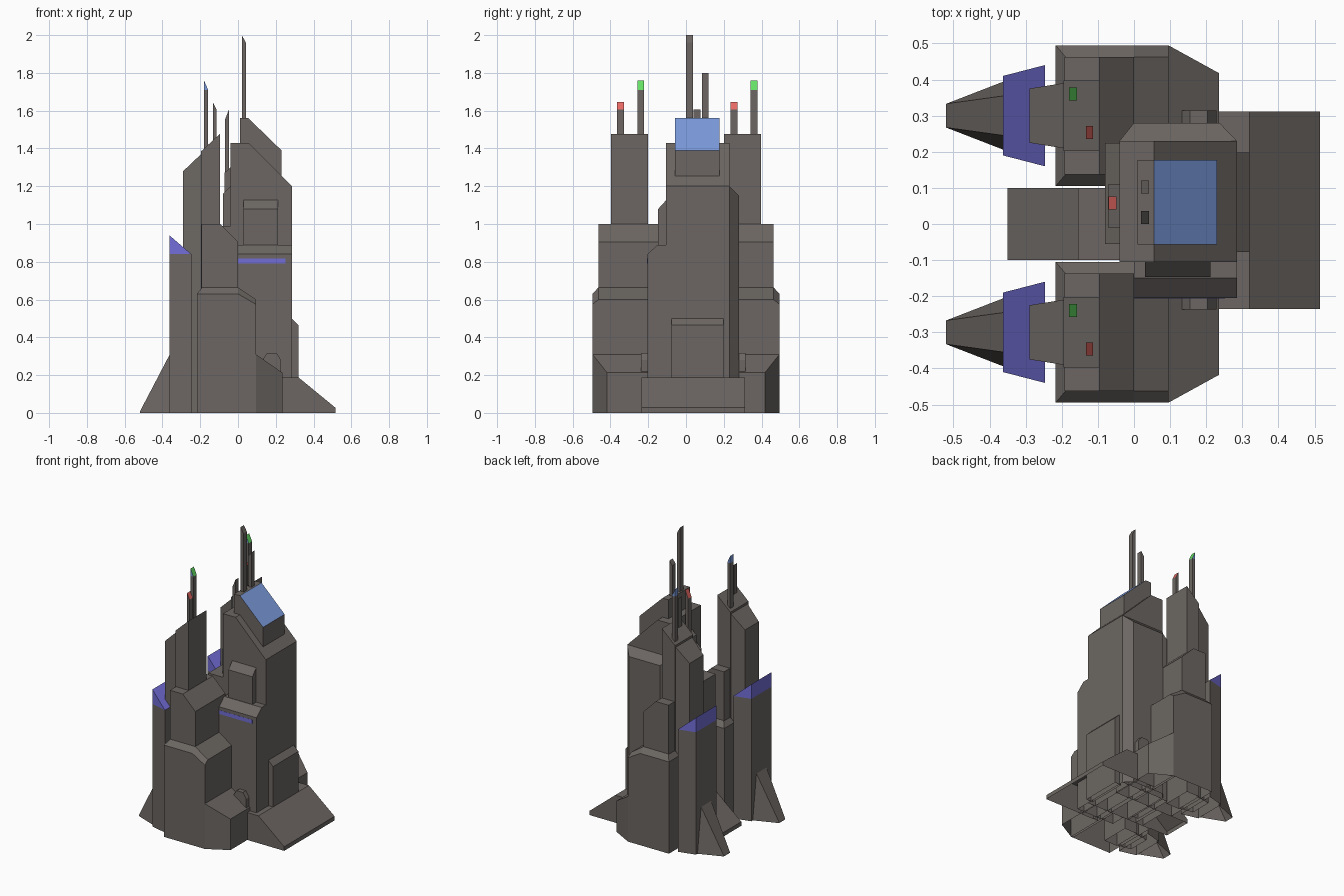
import bpy, bmesh

if "Cube" in bpy.data.objects:
    bpy.data.objects.remove(bpy.data.objects["Cube"])


def material(name, rgb):
    m = bpy.data.materials.new(name)
    m.diffuse_color = (*rgb, 1)
    m.use_nodes = True
    m.node_tree.nodes["Principled BSDF"].inputs["Base Color"].default_value = m.diffuse_color
    return m


GREY = material("warm grey", (0.150, 0.134, 0.123))
PURPLE = material("violet", (0.17, 0.155, 0.68))
BLUE = material("sky blue", (0.20, 0.33, 0.72))
GREEN = material("signal green", (0.13, 0.75, 0.13))
RED = material("signal red", (0.79, 0.14, 0.125))


def loft(name, rings, mat=GREY, slope_mat=None):
    """Stack of equal rings, capped with quad strips, open underneath; slopes can take a second colour."""
    bm = bmesh.new()
    vs = [[bm.verts.new(p) for p in r] for r in rings]
    n = len(rings[0])
    for a, b in zip(vs, vs[1:]):
        for i in range(n):
            j = (i + 1) % n
            bm.faces.new((a[i], a[j], b[j], b[i]))
    for cap in (vs[0], vs[-1]):
        for i in range(n // 2 - 1):
            bm.faces.new((cap[i], cap[i + 1], cap[n - 2 - i], cap[n - 1 - i]))
    bmesh.ops.dissolve_degenerate(bm, dist=1e-5, edges=bm.edges[:])
    bmesh.ops.recalc_face_normals(bm, faces=bm.faces[:])
    bm.normal_update()
    under = [f for f in bm.faces if f.normal.z < -0.95]
    bmesh.ops.delete(bm, geom=under, context='FACES')
    me = bpy.data.meshes.new(name)
    me.materials.append(mat)
    if slope_mat:
        me.materials.append(slope_mat)
        for f in bm.faces:
            f.material_index = int(0.1 < f.normal.z < 0.95)
    bm.to_mesh(me)
    bm.free()
    ob = bpy.data.objects.new(name, me)
    bpy.context.collection.objects.link(ob)
    return ob


def column(name, foot, top, z0=0.0, **kw):
    """Vertical prism on a footprint with a flat or sloped top."""
    h = top if callable(top) else (lambda x, y: top)
    return loft(name, [[(x, y, z0) for x, y in foot],
                       [(x, y, h(x, y)) for x, y in foot]], **kw)


def rect(x0, x1, y0, y1):
    return [(x0, y0), (x1, y0), (x1, y1), (x0, y1)]


def ramp(xa, za, xb, zb):
    return lambda x, y: za + (zb - za) * (x - xa) / (xb - xa)


def profile(name, pts, y0, y1, **kw):
    """Side outline in x-z pushed along y."""
    return loft(name, [[(x, y, z) for x, z in pts] for y in (y0, y1)], **kw)


def antenna(name, x0, x1, y, z0, za, zb, tip=None, tip_side=GREY):
    """Thin mast with a slanted, optionally coloured, tip."""
    low = min(za, zb)
    foot = rect(x0, x1, y - 0.018, y + 0.018)
    column(name, foot, low, z0)
    column(name + "_tip", foot, ramp(x0, za, x1, zb), low,
           mat=tip_side, slope_mat=tip or GREY)


# ---- Central tower ----
profile("main_tower", [(-0.04, 0), (0.285, 0), (0.285, 1.20),
                       (0.055, 1.43), (-0.04, 1.43), (-0.04, 0.7)], -0.105, 0.23)
column("tower_side_ledge", [(-0.04, 0.23), (0.285, 0.23), (0.237, 0.28), (0.0, 0.28)],
       lambda x, y: 1.20 - (y - 0.23))
loft("tower_front_ledge", [[(x, -0.10, 0), (x, -0.205, 0), (x, -0.205, 0.84),
                            (x, -0.15, 0.89), (x, -0.10, 0.89), (x, -0.10, 0.4)]
                           for x in (0.0, 0.285)])
column("ledge_stripe", rect(0.0, 0.252, -0.206, -0.2), 0.817, 0.791, mat=PURPLE)
column("front_panel", rect(0.03, 0.212, -0.147, -0.10),
       lambda x, y: 1.08 + (y + 0.147) * 1.1, 0.88)
# cap with sloped skylight
profile("tower_cap", [(0.01, 1.22), (0.23, 1.22), (0.23, 1.39),
                      (0.055, 1.56), (0.01, 1.56), (0.01, 1.4)], -0.057, 0.177,
        slope_mat=BLUE)
# rear steps
column("rear_panel", rect(-0.08, -0.03, -0.055, 0.225), ramp(-0.08, 1.16, -0.04, 1.20))
column("rear_panel_top", rect(-0.072, -0.03, -0.01, 0.11), ramp(-0.072, 1.27, -0.04, 1.30), 1.1)
column("rear_block", rect(-0.155, -0.03, -0.1, 0.1), 0.99)
profile("rear_ramp", [(-0.35, 0), (-0.1, 0), (-0.1, 0.188), (-0.155, 0.188),
                      (-0.35, 0.028), (-0.35, 0.014)], -0.1, 0.1)
# roof masts
antenna("tall_mast", 0.02, 0.042, 0.018, 1.5, 2.0, 1.96)
antenna("second_mast", 0.02, 0.042, 0.102, 1.5, 1.77, 1.80)
antenna("rear_mast", -0.07, -0.048, 0.058, 1.2, 1.55, 1.605, RED)

# ---- Entrance base ----
profile("entrance_ramp", [(0.1, 0), (0.515, 0), (0.515, 0.028),
                          (0.32, 0.188), (0.1, 0.188), (0.1, 0.1)], -0.235, 0.312)
column("front_block", rect(0.27, 0.32, -0.077, 0.198), ramp(0.285, 0.50, 0.32, 0.465))
profile("side_arch", [(0.13, 0), (0.228, 0), (0.228, 0.28), (0.203, 0.318),
                      (0.155, 0.318), (0.13, 0.28)], -0.237, 0.315)

# ---- Twin side towers ----
for s, side in ((-1, "near"), (1, "far")):
    c = 0.3 * s

    def taper(x0, h0, x1, h1):
        return [(x0, c - h0), (x1, c - h1), (x1, c + h1), (x0, c + h0)]

    # broad base with bevelled shoulders
    def ring(x0, half, zs):
        p = [(x0, -half), (0, -half), (0.095, -half), (0.095, half), (0, half), (x0, half)]
        return [(x, c + y, z) for (x, y), z in zip(p, zs + zs[::-1])]
    loft(side + "_base", [ring(-0.217, 0.195, [0, 0, 0]),
                          ring(-0.217, 0.195, [0.63, 0.63, 0.575]),
                          ring(-0.19, 0.163, [0.665, 0.665, 0.60])])
    # low skirt with cut corner
    column(side + "_skirt", [(0.08, 0.105 * s), (0.235, 0.105 * s), (0.235, 0.418 * s),
                             (0.095, 0.495 * s), (0.08, 0.495 * s), (0.08, 0.3 * s)],
           ramp(0.095, 0.31, 0.235, 0.213))
    # middle block
    profile(side + "_middle", [(-0.192, 0.6), (0, 0.6), (0, 0.905), (-0.095, 1.0),
                               (-0.192, 1.0), (-0.192, 0.8)], c - 0.163, c + 0.163)
    # slanted spire
    column(side + "_spire", taper(-0.195, 0.098, -0.096, 0.098), ramp(-0.195, 1.385, -0.096, 1.477))
    column(side + "_spire_back", taper(-0.29, 0.075, -0.19, 0.091), ramp(-0.29, 1.28, -0.19, 1.375))
    # rear pier with violet roof
    pier = taper(-0.363, 0.11, -0.247, 0.14)
    column(side + "_pier", pier, 0.84)
    column(side + "_pier_roof", pier, ramp(-0.363, 0.94, -0.247, 0.84), 0.84, mat=PURPLE)
    # buttress
    loft(side + "_buttress", [
        [(-0.52, c - 0.033, 0), (-0.36, c - 0.095, 0), (-0.36, c + 0.095, 0), (-0.52, c + 0.033, 0)],
        [(-0.52, c - 0.033, 0.006), (-0.36, c - 0.055, 0.312),
         (-0.36, c + 0.055, 0.312), (-0.52, c + 0.033, 0.006)]])
    # signal masts (same handedness on both towers)
    antenna(side + "_green_mast", -0.18, -0.158, c + 0.06, 1.3, 1.76, 1.71, GREEN, BLUE)
    antenna(side + "_red_mast", -0.133, -0.113, c - 0.046, 1.35, 1.645, 1.605, RED)
